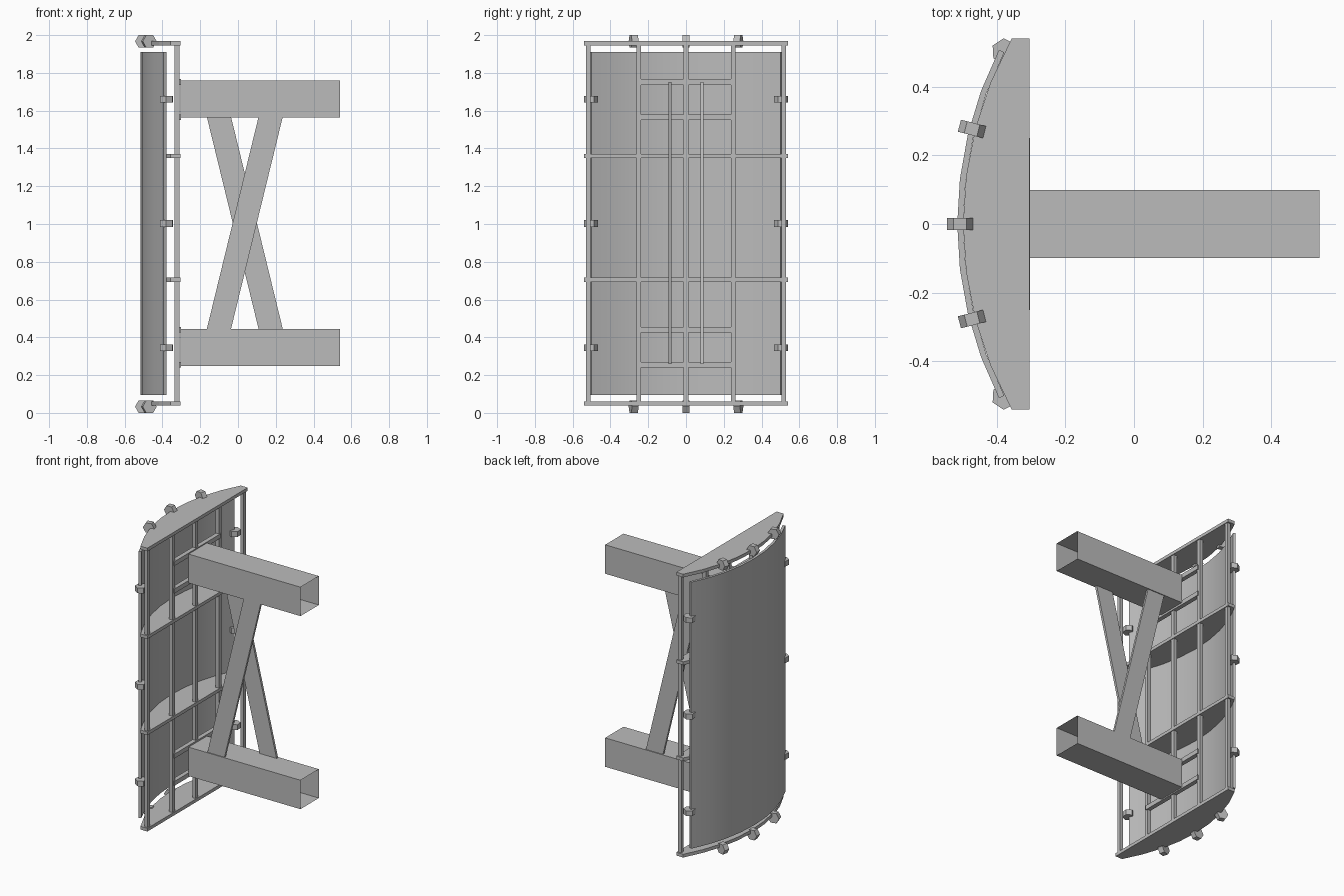
import bpy, bmesh
from math import asin, atan2, cos, sin, pi, radians
from mathutils import Matrix, Vector

if "Cube" in bpy.data.objects:
    bpy.data.objects.remove(bpy.data.objects["Cube"], do_unlink=True)

grey = bpy.data.materials.new("mid_grey")
grey.use_nodes = True
grey.diffuse_color = (0.5, 0.5, 0.5, 1)
grey.node_tree.nodes["Principled BSDF"].inputs["Base Color"].default_value = (0.5, 0.5, 0.5, 1)

CX = 0.605        # centre of the panel's curvature
R_OUT = 1.12
R_IN = 1.103
BACK = -0.305     # rear plane of the frame


def finish(name, bm):
    bmesh.ops.recalc_face_normals(bm, faces=bm.faces)
    mesh = bpy.data.meshes.new(name)
    bm.to_mesh(mesh)
    bm.free()
    mesh.materials.append(grey)
    obj = bpy.data.objects.new(name, mesh)
    bpy.context.collection.objects.link(obj)
    return obj


def box(name, x, y, z):
    """Box from three (low, high) ranges."""
    bm = bmesh.new()
    bmesh.ops.create_cube(bm, size=1)
    for v in bm.verts:
        v.co = [r[0] + (c + 0.5) * (r[1] - r[0]) for c, r in zip(v.co, (x, y, z))]
    return finish(name, bm)


def prism(name, outline, direction):
    """Extrude a closed outline of 3D points along a vector."""
    bm = bmesh.new()
    face = bm.faces.new([bm.verts.new(p) for p in outline])
    geom = bmesh.ops.extrude_face_region(bm, geom=[face])["geom"]
    verts = [g for g in geom if isinstance(g, bmesh.types.BMVert)]
    bmesh.ops.translate(bm, verts=verts, vec=direction)
    return finish(name, bm)


def arc(radius, half_width, z, steps=8):
    a = asin(half_width / radius)
    angles = [a * (2 * i / steps - 1) for i in range(steps + 1)]
    return [(CX - radius * cos(t), radius * sin(t), z) for t in angles]


def clip(name, centre, angle, upright):
    """Hexagonal clip, turned to face along the panel normal."""
    bm = bmesh.new()
    bmesh.ops.create_cone(bm, cap_ends=True, segments=6, radius1=0.038,
                          radius2=0.038, depth=0.036)
    turn = Matrix.Rotation(-angle, 4, 'Z')
    if not upright:
        # lay the hexagon on its side, points facing outward
        turn = turn @ Matrix.Rotation(radians(90), 4, 'X')
        spin = Matrix.Rotation(radians(30), 4, 'Z')
    else:
        spin = Matrix.Rotation(radians(30), 4, 'Z')
    if abs(max(v.co.x for v in bm.verts) - 0.038) < 0.001:
        spin = Matrix.Identity(4)
    bmesh.ops.transform(bm, matrix=Matrix.Translation(centre) @ turn @ spin, verts=bm.verts)
    return finish(name, bm)


# Curved panel
panel = prism("curved_panel",
              arc(R_OUT, 0.508, 0.095) + arc(R_IN, 0.5, 0.095)[::-1],
              (0, 0, 1.815))
bpy.context.view_layer.objects.active = panel
panel.select_set(True)
bpy.ops.object.shade_smooth_by_angle(angle=radians(30))
panel.select_set(False)

# Bow-shaped rib plates
for i, z in enumerate((0.049, 0.705, 1.36, 1.957)):
    outline = [(BACK, -0.54, z - 0.011)] + arc(R_IN, 0.54, z - 0.011) + [(BACK, 0.54, z - 0.011)]
    prism(f"rib_plate_{i + 1}", outline, (0, 0, 0.022))

# Upright frame bars
for i, y in enumerate((-0.517, -0.25, 0, 0.25, 0.517)):
    box(f"upright_bar_{i + 1}", (-0.335, -0.31), (y - 0.0125, y + 0.0125), (0.05, 1.956))

# Cross bars that carry the arms
for i, z in enumerate((0.255, 0.441, 1.565, 1.752)):
    box(f"cross_bar_{i + 1}", (-0.333, -0.303), (-0.25, 0.25), (z - 0.015, z + 0.015))

# Open square tube arms
for name, low, high in (("lower_arm", 0.248, 0.445), ("upper_arm", 1.563, 1.76)):
    bm = bmesh.new()
    ring = ((-0.099, low), (0.099, low), (0.099, high), (-0.099, high))
    ends = [[bm.verts.new((x, y, z)) for y, z in ring] for x in (BACK, 0.54)]
    for k in range(4):
        n = (k + 1) % 4
        bm.faces.new((ends[0][k], ends[0][n], ends[1][n], ends[1][k]))
    finish(name, bm)

# Crossed braces between the arms
for name, y, s in (("front_brace", -0.085, 1), ("back_brace", 0.085, -1)):
    mid, reach, half = 0.036, 0.182 * s, 0.064
    outline = [(mid - reach - half, y - 0.008, 0.26), (mid - reach + half, y - 0.008, 0.26),
               (mid + reach + half, y - 0.008, 1.752), (mid + reach - half, y - 0.008, 1.752)]
    prism(name, outline, (0, 0.016, 0))

# Clips along the top and bottom edges
for level, z in (("bottom", 0.033), ("top", 1.967)):
    for side, y in (("right", -0.277), ("middle", 0), ("left", 0.277)):
        t = asin(y / 1.112)
        clip(f"{level}_{side}_clip", Vector((CX - 1.112 * cos(t), y, z)), t, False)

# Clips along both side edges
for side, s in (("right", -1), ("left", 1)):
    for i, z in enumerate((0.345, 1.003, 1.66)):
        clip(f"{side}_edge_clip_{i + 1}", Vector((-0.378, s * 0.503, z)), s * 0.47, True)
